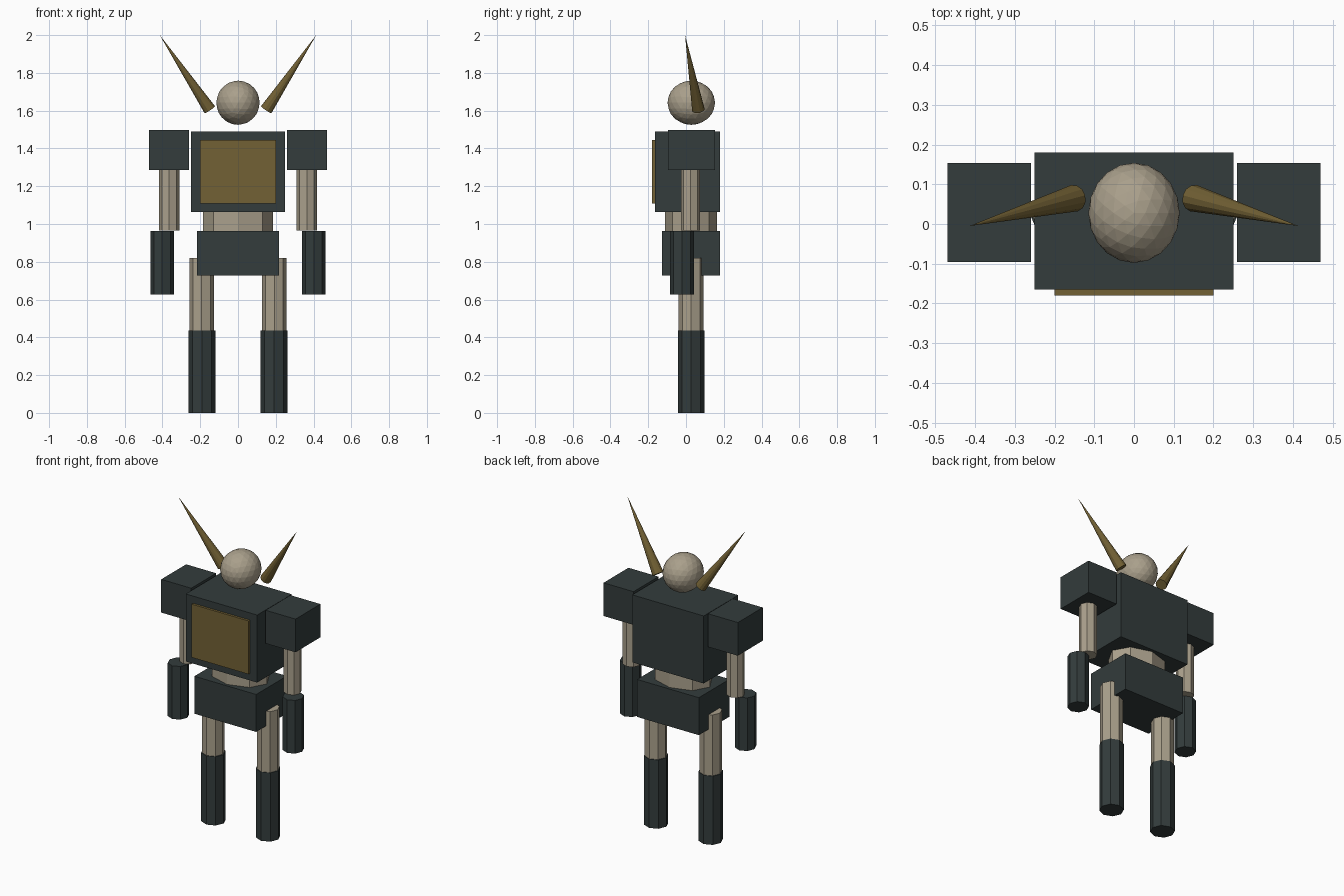
import bpy
from math import pi
from mathutils import Vector

if "Cube" in bpy.data.objects:
    bpy.data.objects.remove(bpy.data.objects["Cube"])


def material(name, r, g, b):
    mat = bpy.data.materials.new(name)
    mat.use_nodes = True
    mat.diffuse_color = (r, g, b, 1)
    mat.node_tree.nodes["Principled BSDF"].inputs["Base Color"].default_value = (r, g, b, 1)
    return mat


armour = material("dark slate", 0.033, 0.045, 0.045)
bone = material("bone beige", 0.40, 0.35, 0.26)
bronze = material("old bronze", 0.17, 0.12, 0.035)


def finish(name, mat):
    obj = bpy.context.object
    obj.name = name
    obj.data.materials.append(mat)
    return obj


def box(name, mat, x, y, z):
    """Box spanning the given (min, max) ranges."""
    ranges = (x, y, z)
    bpy.ops.mesh.primitive_cube_add(size=1, location=[(a + b) / 2 for a, b in ranges])
    bpy.context.object.scale = [b - a for a, b in ranges]
    return finish(name, mat)


def column(name, mat, x, y, z, rx, ry):
    """Upright eight-sided column between two heights."""
    low, high = z
    bpy.ops.mesh.primitive_cylinder_add(vertices=8, radius=1, depth=1,
                                        location=(x, y, (low + high) / 2))
    bpy.context.object.scale = (rx, ry, high - low)
    return finish(name, mat)


def horn(name, mat, base, tip, radius):
    """Cone running from base to tip."""
    base, tip = Vector(base), Vector(tip)
    axis = tip - base
    bpy.ops.mesh.primitive_cone_add(vertices=12, radius1=radius, radius2=0,
                                    depth=axis.length, location=(base + tip) / 2)
    bpy.context.object.rotation_euler = axis.to_track_quat("Z", "Y").to_euler()
    return finish(name, mat)


# Body
box("torso", armour, (-0.25, 0.25), (-0.165, 0.18), (1.063, 1.49))
box("chest_plate", bronze, (-0.2, 0.2), (-0.18, -0.16), (1.108, 1.445))
column("waist", bone, 0, 0.026, (0.94, 1.08), 0.185, 0.137)
box("hips", armour, (-0.216, 0.216), (-0.127, 0.18), (0.727, 0.964))

# Head
bpy.ops.mesh.primitive_ico_sphere_add(subdivisions=3, radius=1, location=(0, 0.028, 1.642))
bpy.context.object.scale = (0.115, 0.126, 0.117)
finish("head", bone)

# Paired limbs and horns
for side, s in (("left", 1), ("right", -1)):
    box(f"{side}_shoulder", armour, sorted((s * 0.26, s * 0.47)), (-0.096, 0.153), (1.287, 1.497))
    column(f"{side}_upper_arm", bone, s * 0.364, 0.024, (0.966, 1.30), 0.053, 0.051)
    column(f"{side}_forearm", armour, s * 0.402, -0.021, (0.628, 0.964), 0.062, 0.063)
    column(f"{side}_thigh", bone, s * 0.192, 0.027, (0.43, 0.82), 0.066, 0.066)
    column(f"{side}_shin", armour, s * 0.191, 0.027, (0, 0.435), 0.072, 0.07)
    horn(f"{side}_horn", bronze, (s * 0.15, 0.065, 1.606), (s * 0.414, -0.005, 2.0), 0.034)
